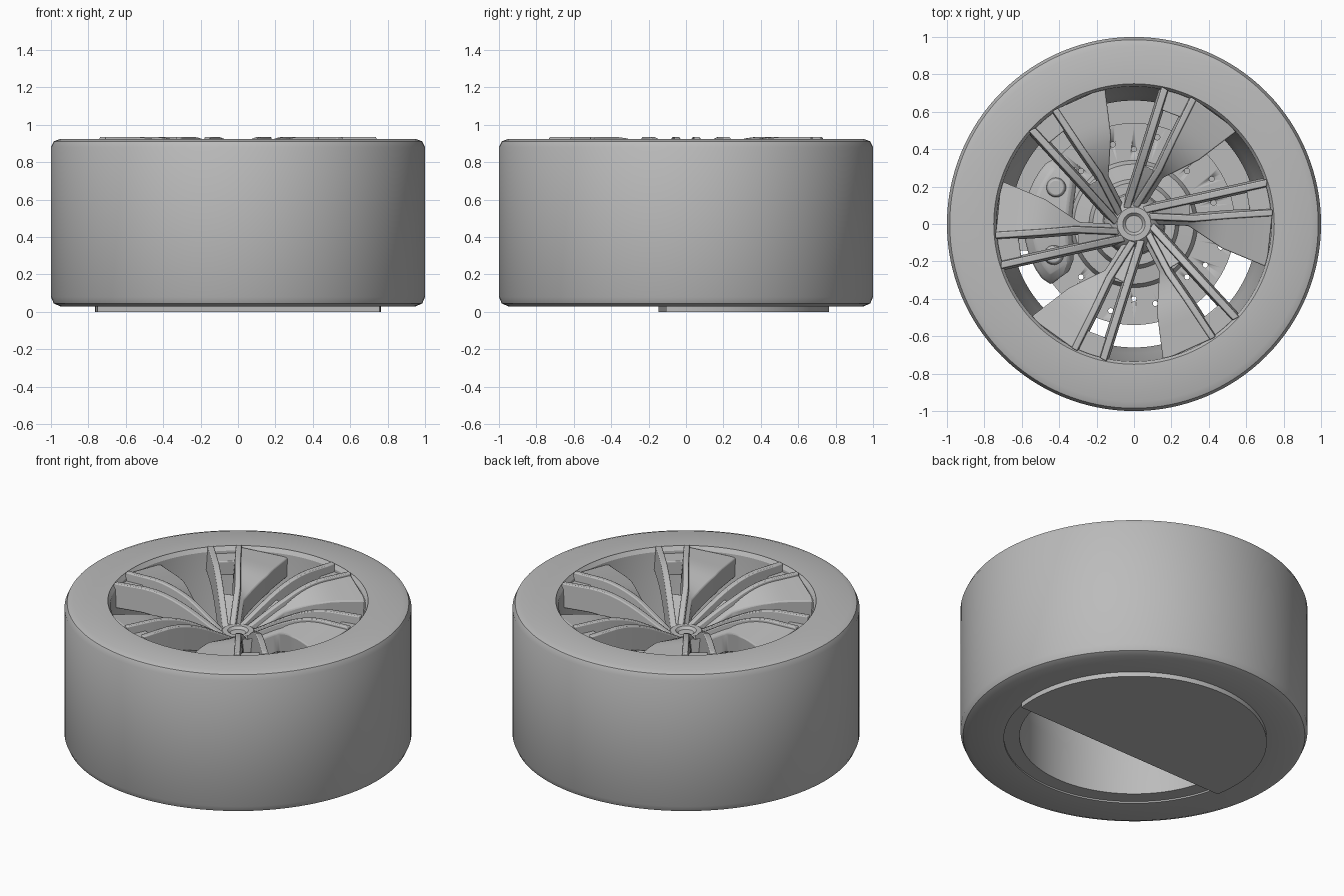
import bpy, bmesh, math
from mathutils import Vector, Matrix

if "Cube" in bpy.data.objects:
    bpy.data.objects.remove(bpy.data.objects["Cube"], do_unlink=True)

grey = bpy.data.materials.new("plain_grey")
grey.use_nodes = True
COLOUR = (0.5, 0.5, 0.5, 1)
grey.diffuse_color = COLOUR
grey.node_tree.nodes["Principled BSDF"].inputs["Base Color"].default_value = COLOUR


def finish(name, bm, bevel=0.0, smooth=30):
    bmesh.ops.remove_doubles(bm, verts=bm.verts, dist=0.0001)
    bmesh.ops.recalc_face_normals(bm, faces=bm.faces)
    mesh = bpy.data.meshes.new(name)
    bm.to_mesh(mesh)
    bm.free()
    mesh.materials.append(grey)
    obj = bpy.data.objects.new(name, mesh)
    bpy.context.collection.objects.link(obj)
    bpy.ops.object.select_all(action='DESELECT')
    obj.select_set(True)
    bpy.context.view_layer.objects.active = obj
    bpy.ops.object.shade_smooth_by_angle(angle=math.radians(smooth))
    if bevel:
        mod = obj.modifiers.new("soft_edges", 'BEVEL')
        mod.width, mod.segments = bevel, 2
    return obj


def loft(bm, sections, ring=False):
    """Skin a list of equal cross-sections, capped unless they form a ring."""
    rows = [[bm.verts.new(p) for p in s] for s in sections]
    pairs = list(zip(rows, rows[1:]))
    if ring:
        pairs.append((rows[-1], rows[0]))
    else:
        bm.faces.new(rows[0])
        bm.faces.new(rows[-1])
    n = len(rows[0])
    for a, b in pairs:
        for i in range(n):
            j = (i + 1) % n
            bm.faces.new((a[i], a[j], b[j], b[i]))


def lathe(name, profile, steps=128, smooth=30):
    bm = bmesh.new()
    turns = [Matrix.Rotation(math.tau * i / steps, 3, 'Z') for i in range(steps)]
    loft(bm, [[m @ Vector((r, 0, z)) for r, z in profile] for m in turns], ring=True)
    return finish(name, bm, smooth=smooth)


# Tyre and rim barrel
lathe("tyre", [(0.75, 0.03), (0.95, 0.03), (0.985, 0.045), (1, 0.08), (1, 0.88),
               (0.985, 0.912), (0.95, 0.925), (0.75, 0.925)])
lathe("rim_barrel", [(0.755, 0.04), (0.66, 0.04), (0.66, 0.3), (0.69, 0.5),
                     (0.725, 0.74), (0.735, 0.9), (0.75, 0.922), (0.76, 0.9)])

# Brake disc with stepped centre and drilled holes
disc = lathe("brake_disc", [(0, 0.4), (0.54, 0.4), (0.54, 0.45), (0.34, 0.45),
                            (0.32, 0.49), (0.24, 0.5), (0.22, 0.54), (0, 0.54)], 96)
bm = bmesh.new()
for i in range(24):
    spot = Matrix.Rotation(math.tau * i / 24, 4, 'Z') @ Matrix.Translation((0.4 + 0.04 * (i % 3), 0, 0.425))
    bmesh.ops.create_cone(bm, cap_ends=True, segments=12, radius1=0.014, radius2=0.014,
                          depth=0.2, matrix=spot)
drill = finish("disc_hole_cutter", bm)
drill.hide_render = True
drill.hide_viewport = True
cut = disc.modifiers.new("holes", 'BOOLEAN')
cut.operation, cut.object, cut.solver = 'DIFFERENCE', drill, 'EXACT'

# Brake caliper wrapped around the left part of the disc
bm = bmesh.new()
sections = []
for i in range(15):
    t = i / 14
    a = math.radians(140 + 76 * t)
    swell = math.sin(math.pi * t) ** 0.4
    inner, outer, top = 0.43 - 0.1 * swell, 0.55 + 0.04 * swell, 0.5 + 0.06 * swell
    sections.append([(r * math.cos(a), r * math.sin(a), z) for r, z in
                     ((inner, 0.34), (outer, 0.34), (outer, top - 0.04),
                      (outer - 0.05, top), (inner + 0.03, top), (inner, top - 0.03))])
loft(bm, sections)
finish("brake_caliper", bm, 0.01)
bm = bmesh.new()
for deg in (155, 178, 201):
    place = Matrix.Rotation(math.radians(deg), 4, 'Z') @ Matrix.Translation((0.46, 0, 0.56))
    bmesh.ops.create_cone(bm, cap_ends=True, segments=24, radius1=0.055, radius2=0.045,
                          depth=0.05, matrix=place)
finish("caliper_pistons", bm, 0.008)

# Hub and axle
lathe("hub", [(0, 0.5), (0.17, 0.5), (0.16, 0.64), (0.13, 0.7), (0.09, 0.735),
              (0.06, 0.735), (0.045, 0.72), (0, 0.72)], 48)


# Spokes: dished height, rising from the hub to the rim
def height(x, y):
    t = min(1, max(0, (math.hypot(x, y) - 0.08) / 0.5))
    return 0.72 + 0.215 * math.sin(t * math.pi / 2)


def lerp_path(path, steps=6):
    pts = []
    for a, b in zip(path, path[1:]):
        pts += [Vector(a).lerp(Vector(b), i / steps) for i in range(steps)]
    return pts + [Vector(path[-1])]


def bar(path, crest, base, depth):
    """Fin with a narrow crest and a wider foot following a plan path."""
    sections = []
    for x, y in lerp_path(path):
        z = height(x, y)
        sections.append([(x, y + crest, z), (x, y - crest, z),
                         (x, y - base, z - depth), (x, y + base, z - depth)])
    return sections


def blade(upper, lower, dip_upper, dip_lower, thick):
    """Sloping panel between two plan paths."""
    sections = []
    for u, w in zip(lerp_path(upper), lerp_path(lower)):
        zu, zw = height(*u) - dip_upper, height(*w) - dip_lower
        sections.append([(u.x, u.y, zu), (w.x, w.y, zw),
                         (w.x, w.y, zw - thick), (u.x, u.y, zu - thick)])
    return sections


fin_path = [(0.05, 0.075), (0.35, 0.14), (0.71, 0.22)]
rib_path = [(0.08, 0.04), (0.32, 0.03), (0.5, 0.045), (0.74, 0.06)]
edge_path = [(0.08, 0.0), (0.29, -0.01), (0.47, -0.13), (0.71, -0.23)]
parts = {
    "spoke_fins": bar(fin_path, 0.018, 0.03, 0.15),
    "spoke_ribs": bar(rib_path, 0.016, 0.03, 0.14),
    "spoke_blades": blade(rib_path, edge_path, 0.012, 0.055, 0.12),
    "spoke_rim_webs": blade([(0.6, 0.19), (0.71, 0.215)], [(0.62, 0.06), (0.74, 0.06)],
                            0.05, 0.05, 0.09),
    "spoke_hub_webs": blade([(0.06, 0.08), (0.3, 0.125)], [(0.08, 0.04), (0.3, 0.03)],
                            0.04, 0.04, 0.09),
}
for name, sections in parts.items():
    bm = bmesh.new()
    for k in range(6):
        m = Matrix.Rotation(k * math.tau / 6, 3, 'Z')
        loft(bm, [[m @ Vector(p) for p in s] for s in sections])
    finish(name, bm, 0.006, 35)

# Part-circle cover plate under the wheel, open toward the front
bm = bmesh.new()
start, end = math.radians(-8), math.radians(191)
arc = [start + (end - start) * i / 72 for i in range(73)]
loft(bm, [[(0.765 * math.cos(a), 0.765 * math.sin(a), z) for a in arc] for z in (0.0, 0.038)])
finish("cover_plate", bm)
